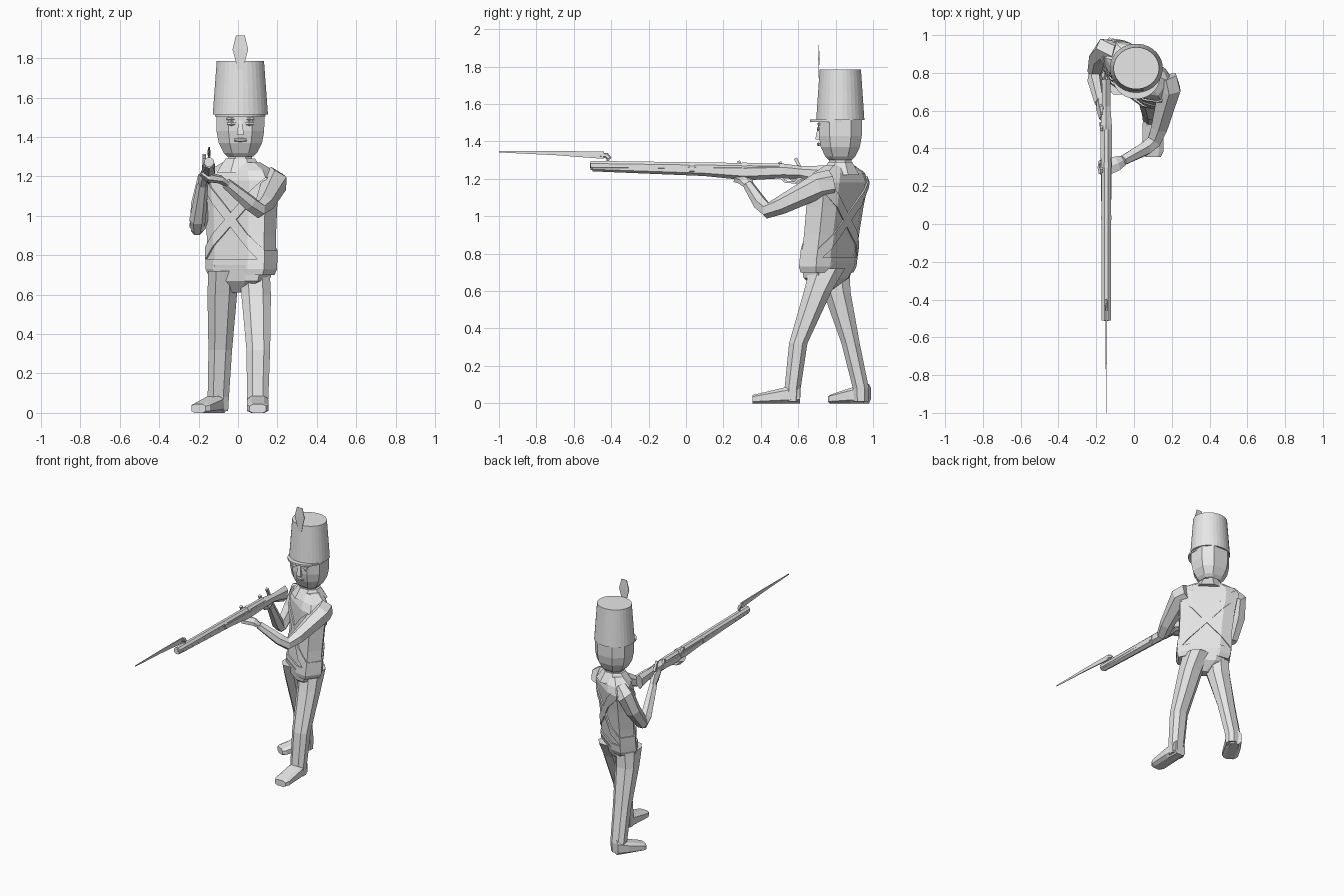
import bpy, bmesh
from math import sin, cos, pi, radians
from mathutils import Vector

if "Cube" in bpy.data.objects:
    bpy.data.objects.remove(bpy.data.objects["Cube"])

grey = bpy.data.materials.new("plain grey")
grey.use_nodes = True
grey.diffuse_color = (.8, .8, .8, 1)
grey.node_tree.nodes["Principled BSDF"].inputs["Base Color"].default_value = grey.diffuse_color

UP, ASIDE, BACK = Vector((0, 0, 1)), Vector((1, 0, 0)), Vector((0, 1, 0))


def finish(name, bm):
    mesh = bpy.data.meshes.new(name)
    bm.to_mesh(mesh)
    bm.free()
    mesh.materials.append(grey)
    obj = bpy.data.objects.new(name, mesh)
    bpy.context.collection.objects.link(obj)
    return obj


def signed_power(value, exponent):
    return abs(value) ** exponent * (1 if value > 0 else -1)


def loft(points, widths, heights=None, flat=1, sides=8, ref=UP, axis=None, boxy=1):
    """Capped loft; widths and heights are half sizes, and ref is the height direction."""
    points = [Vector(p) for p in points]
    heights = heights or [w * flat for w in widths]
    reach = cos(pi / sides) ** boxy
    bm, rings = bmesh.new(), []
    for i, (point, width, height) in enumerate(zip(points, widths, heights)):
        steps = [(b - a).normalized() for a, b in zip(points, points[1:])]
        along = axis or sum(steps[max(i - 1, 0):i + 1], Vector()).normalized()
        up = (ref - along * along.dot(ref)).normalized()
        side = along.cross(up)
        ring = []
        for k in range(sides):
            angle = (2 * k + 1) * pi / sides
            ring.append(bm.verts.new(
                point + side * width * signed_power(cos(angle), boxy) / reach
                + up * height * signed_power(sin(angle), boxy) / reach))
        rings.append(ring)
    for low, high in zip(rings, rings[1:]):
        for k in range(sides):
            bm.faces.new((low[k - 1], low[k], high[k], high[k - 1]))
    bm.faces.new(rings[0])
    bm.faces.new(rings[-1])
    bmesh.ops.recalc_face_normals(bm, faces=bm.faces)
    return bm


def sweep(name, points, widths, **options):
    return finish(name, loft(points, widths, **options))


def stack(name, x, y, levels, **options):
    """Upright part: levels maps each height to a half width."""
    options = {"ref": BACK, "axis": UP, **options}
    return sweep(name, [(x, y, z) for z in levels], list(levels.values()), **options)


# Torso, turned so that the left shoulder leads
turn = radians(36)
across = Vector((cos(turn), -sin(turn), 0))
behind = UP.cross(across)


def spine(z):
    return Vector((.017, .67 + .12 * z, z))


def trunk(levels, flat=.48):
    return loft([spine(z) for z in levels], list(levels.values()), flat=flat,
                ref=behind, axis=UP, boxy=.6)


jacket = {.76: .18, .9: .18, 1.05: .187, 1.18: .2, 1.23: .17, 1.27: .1}
finish("jacket", trunk(jacket))
finish("jacket_hem", trunk({.7: .17, .73: .184, .78: .184}, flat=.52))
finish("hips", trunk({.61: .05, .67: .14, .75: .165}, flat=.6))
stack("collar", head_x := .012, .825, {1.22: .12, 1.29: .075}, flat=.85)

# Crossed belts: diagonal strips cut from the jacket surface
for name, sign in (("left_cross_belt", 1), ("right_cross_belt", -1)):
    bm = trunk(jacket)
    normal = (across * sign - UP).normalized()
    for direction in (normal, -normal):
        bmesh.ops.bisect_plane(bm, geom=bm.verts[:] + bm.edges[:] + bm.faces[:],
                               plane_co=spine(.98) + direction * .025,
                               plane_no=direction, clear_outer=True)
    bm.normal_update()
    caps = [face for face in bm.faces if abs(face.normal.z) > .95]
    bmesh.ops.delete(bm, geom=caps, context='FACES')
    solid = finish(name, bm).modifiers.new("thickness", 'SOLIDIFY')
    solid.thickness, solid.offset = .008, 1

# Head, facing forward
head_y = .825
stack("neck", head_x, head_y, {1.23: .06, 1.33: .06})
stack("head", head_x, head_y, {1.3: .065, 1.32: .085, 1.37: .11, 1.43: .121, 1.53: .122},
      flat=.95, boxy=.8)
stack("nose", head_x, .717, {1.41: .018, 1.43: .016, 1.49: .007}, flat=1.4, sides=4)


def face_bar(name, x, z, half_length, thickness):
    ends = [(x + s * half_length, .716 - .006 * (s == 0), z) for s in (-1, 0, 1)]
    sweep(name, ends, [thickness, thickness * 1.5, thickness], sides=6)


face_bar("mouth", head_x, 1.385, .03, .006)
for side, sign in (("left", 1), ("right", -1)):
    face_bar(side + "_eye", head_x + sign * .045, 1.468, .02, .007)
    face_bar(side + "_brow", head_x + sign * .045, 1.492, .024, .005)

# Tall hat with visor and flat plume
stack("hat", head_x, head_y, {1.515: .14, 1.785: .12}, flat=.92, sides=32)
stack("visor", head_x, head_y - .035, {1.505: .128, 1.517: .128}, sides=32)
stack("plume", head_x, .71, {1.74: .015, 1.79: .025, 1.845: .04, 1.915: .022}, flat=.08, sides=4)


# Legs and boots
def leg(side, hip, thigh, knee, ankle, heel, toe):
    sole = Vector(ankle)
    sole.z = .01
    sweep(side + "_leg", [hip, thigh, knee, ankle, sole], [.076, .075, .06, .054, .05],
          heights=[.095, .074, .049, .043, .04], ref=BACK, axis=UP, boxy=.85)
    heel, toe = Vector(heel), Vector(toe)
    stops = (0, .35, .9, 1)
    rise = [.052 - .03 * stop for stop in stops]
    sweep(side + "_boot", [heel.lerp(toe, stop) + UP * r for stop, r in zip(stops, rise)],
          [.046, .055, .055, .042], heights=rise, axis=(toe - heel).normalized(), boxy=.6)


leg("left", (.085, .755, .72), (.092, .705, .6), (.103, .6, .32), (.1, .57, .08),
    heel=(.1, .61, 0), toe=(.1, .355, 0))
leg("right", (-.075, .78, .72), (-.08, .805, .6), (-.09, .88, .32), (-.1, .935, .08),
    heel=(-.092, .965, 0), toe=(-.2, .78, 0))

# Arms and hands
sweep("left_arm", [(.165, .775, 1.18), (.185, .71, 1.165), (.135, .51, 1.06), (.105, .435, 1.03),
                   (.06, .4, 1.065), (-.06, .335, 1.165)],
      [.06, .06, .043, .037, .035, .025], sides=6)
sweep("left_hand", [(-.05, .34, 1.155), (-.09, .32, 1.185), (-.15, .3, 1.195), (-.18, .3, 1.22)],
      [.024, .038, .045, .035], flat=.5, sides=6)
sweep("right_upper_arm", [(-.09, .91, 1.2), (-.155, .925, 1.17), (-.185, .885, 1.06),
                          (-.205, .805, .94), (-.208, .78, .92)],
      [.05, .053, .046, .036, .02], sides=6, ref=-ASIDE)
sweep("right_forearm", [(-.208, .81, .92), (-.205, .76, .98), (-.18, .64, 1.16)],
      [.026, .036, .025], sides=6, ref=-ASIDE)
sweep("right_hand", [(-.18, .65, 1.15), (-.172, .61, 1.2), (-.165, .56, 1.225)],
      [.024, .035, .025], flat=.7, sides=6, ref=-ASIDE)


# Musket: barrel, stock, bands and lock, all on one line of sight
def gun_part(name, path, widths, offset=0, **options):
    sweep(name, [(offset - .147, y, z) for y, z in path], widths, **options)


gun_part("barrel", [(-.51, 1.272), (.5, 1.258)], [.024, .024])
gun_part("muzzle_bore", [(-.513, 1.272), (-.505, 1.272)], [.013, .013])
gun_part("stock", [(-.5, 1.262), (.1, 1.245), (.32, 1.235), (.52, 1.242), (.62, 1.235), (.76, 1.215)],
         [.02, .026, .03, .03, .022, .024], heights=[.019, .026, .037, .034, .028, .05], sides=6)
for name, y in (("front_band", .02), ("rear_band", .3)):
    gun_part(name, [(y, 1.255), (y + .025, 1.255)], [.029, .029], flat=1.1)
for name, y, z in (("rear_sight", .28, 1.285), ("lock_pan", .5, 1.28), ("hammer", .585, 1.3)):
    gun_part(name, [(y + .03, z - .055), (y + .015, z - .02), (y, z + .01)],
             [.01, .008, .009], offset=-.025, sides=4, ref=-ASIDE)
gun_part("trigger_guard", [(.5, 1.215), (.53, 1.185), (.58, 1.18), (.62, 1.215)],
         [.006] * 4, sides=4)

# Bayonet on its bent arm
gun_part("bayonet_blade", [(-1, 1.345), (-.7, 1.338), (-.44, 1.326)], [.001, .003, .005],
         flat=3.8, sides=4)
gun_part("bayonet_arm", [(-.46, 1.327), (-.425, 1.325), (-.412, 1.31), (-.425, 1.28)],
         [.006, .008, .008, .008], flat=1.6, sides=6, ref=UP + BACK * .3)
